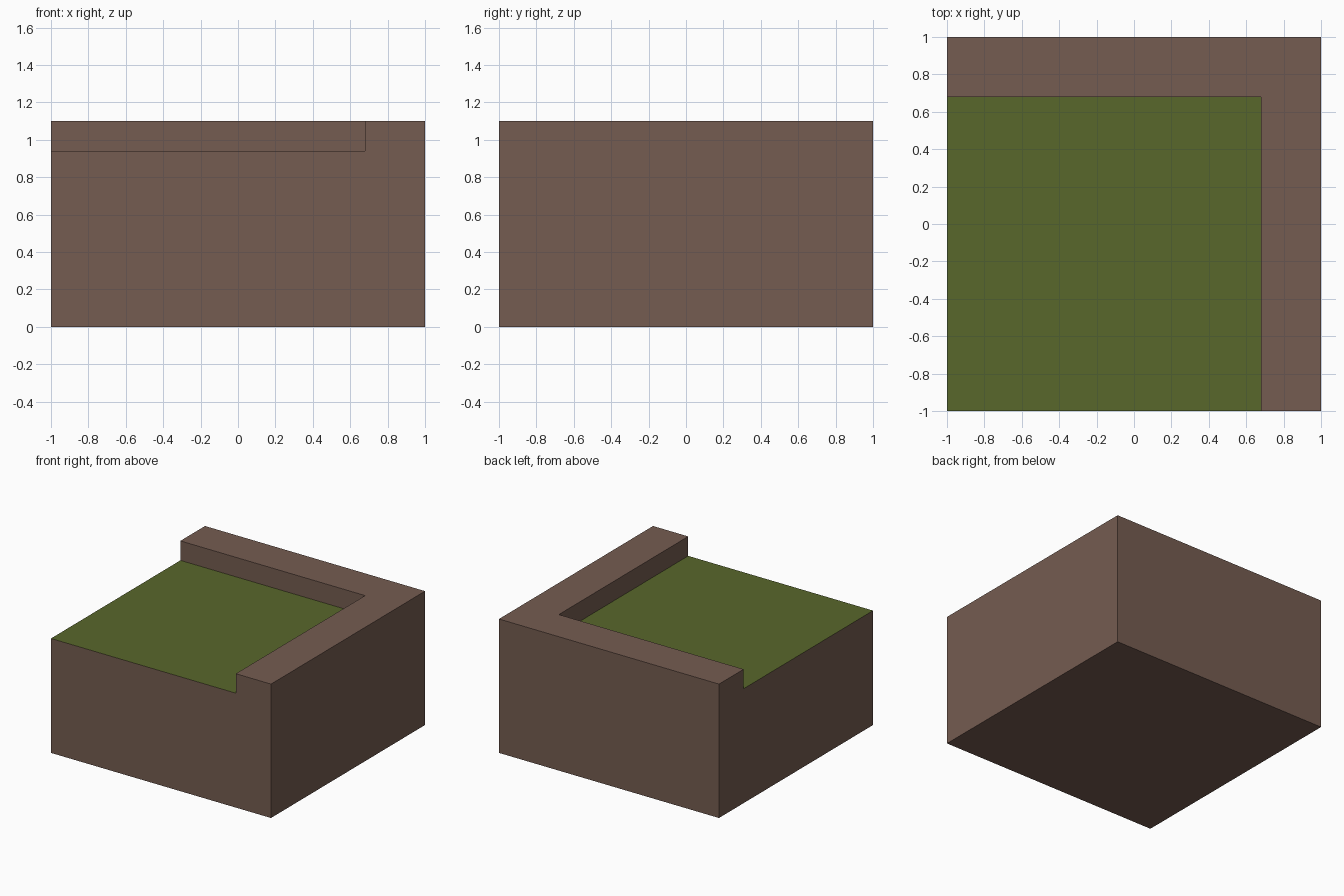
import bpy, bmesh

if "Cube" in bpy.data.objects:
    bpy.data.objects.remove(bpy.data.objects["Cube"])

TOP, FLOOR, RIM = 1.10, 0.94, 0.68


def material(name, rgb):
    mat = bpy.data.materials.new(name)
    mat.diffuse_color = (*rgb, 1)
    mat.use_nodes = True
    mat.node_tree.nodes["Principled BSDF"].inputs["Base Color"].default_value = mat.diffuse_color
    return mat


def box(name, lo, hi):
    bm = bmesh.new()
    bmesh.ops.create_cube(bm, size=1)
    for v in bm.verts:
        v.co = [l + (c + 0.5) * (h - l) for c, l, h in zip(v.co, lo, hi)]
    mesh = bpy.data.meshes.new(name)
    bm.to_mesh(mesh)
    bm.free()
    obj = bpy.data.objects.new(name, mesh)
    bpy.context.collection.objects.link(obj)
    return obj


# Earth block, with the raised rim along the back and right
block = box("earth_block", (-1, -1, 0), (1, 1, TOP))
block.data.materials.append(material("earth brown", (0.178, 0.107, 0.082)))
block.data.materials.append(material("grass green", (0.098, 0.136, 0.024)))

# Recess cut, open to the front and left
cutter = box("recess_cutter", (-1.5, -1.5, FLOOR), (RIM, RIM, 1.5))
cut = block.modifiers.new("recess", 'BOOLEAN')
cut.operation = 'DIFFERENCE'
cut.solver = 'EXACT'
cut.object = cutter
bpy.context.view_layer.objects.active = block
bpy.ops.object.modifier_apply(modifier=cut.name)
bpy.data.objects.remove(cutter)

# Grass on the recess floor, earth everywhere else
for p in block.data.polygons:
    p.material_index = int(p.normal.z > 0.9 and p.center.z < TOP - 0.05)
